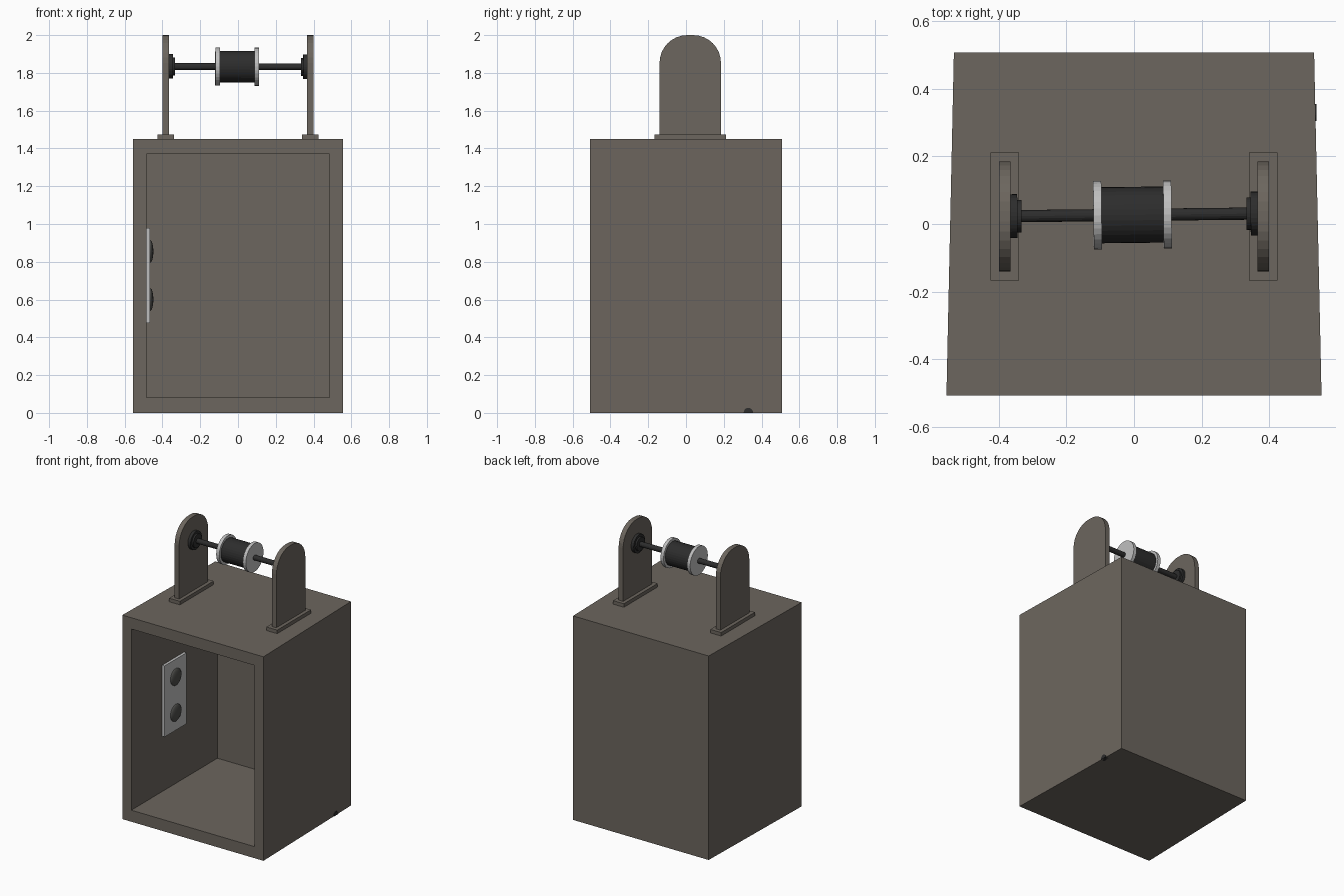
import bpy, bmesh, math
from mathutils import Vector

if "Cube" in bpy.data.objects:
    bpy.data.objects.remove(bpy.data.objects["Cube"])


def material(name, rgb):
    m = bpy.data.materials.new(name)
    m.diffuse_color = (*rgb, 1)
    m.use_nodes = True
    m.node_tree.nodes["Principled BSDF"].inputs["Base Color"].default_value = m.diffuse_color
    return m


BROWN = material("warm_grey_casing", (0.15, 0.132, 0.112))
BLACK = material("near_black", (0.026, 0.026, 0.026))
LIGHT = material("light_grey", (0.52, 0.52, 0.52))
KNOB = material("dark_grey_button", (0.075, 0.075, 0.07))


def finish(name, bm, mat, smooth=False):
    bmesh.ops.recalc_face_normals(bm, faces=bm.faces)
    me = bpy.data.meshes.new(name)
    bm.to_mesh(me)
    bm.free()
    ob = bpy.data.objects.new(name, me)
    bpy.context.collection.objects.link(ob)
    me.materials.append(mat)
    if smooth:
        bpy.ops.object.select_all(action='DESELECT')
        ob.select_set(True)
        bpy.context.view_layer.objects.active = ob
        bpy.ops.object.shade_smooth_by_angle(angle=math.radians(35))
    return ob


def prism(name, outline, x0, x1, mat):
    """Extrude a (y, z) outline along x."""
    bm = bmesh.new()
    f = bm.faces.new([bm.verts.new((x0, y, z)) for y, z in outline])
    r = bmesh.ops.extrude_face_region(bm, geom=[f])
    bmesh.ops.translate(bm, vec=(x1 - x0, 0, 0),
                        verts=[v for v in r["geom"] if isinstance(v, bmesh.types.BMVert)])
    return finish(name, bm, mat)


def block(name, x, y, z, mat):
    return prism(name, [(y[0], z[0]), (y[1], z[0]), (y[1], z[1]), (y[0], z[1])], x[0], x[1], mat)


# The axle leans very slightly towards the back on the right
def axle_point(x):
    return Vector((x, 0.027 + 0.011 * x, 1.833 - 0.003 * x))


def disc(name, x0, x1, r, mat, sides=32):
    a, b = axle_point(x0), axle_point(x1)
    d = b - a
    bm = bmesh.new()
    bmesh.ops.create_cone(bm, cap_ends=True, segments=sides, radius1=r, radius2=r, depth=d.length)
    bm.transform(d.to_track_quat('Z', 'Y').to_matrix().to_4x4())
    bmesh.ops.translate(bm, vec=(a + b) / 2, verts=bm.verts)
    return finish(name, bm, mat)


# Open-fronted cabinet, slightly narrower at the back
def box_corners(bm, wf, wb, y0, y1, z0, z1):
    front = [bm.verts.new((x, y0, z)) for x, z in ((-wf, z0), (wf, z0), (wf, z1), (-wf, z1))]
    back = [bm.verts.new((x, y1, z)) for x, z in ((-wb, z0), (wb, z0), (wb, z1), (-wb, z1))]
    return front, back


bm = bmesh.new()
of, ob_ = box_corners(bm, 0.555, 0.533, -0.507, 0.507, 0, 1.45)
nf, nb = box_corners(bm, 0.484, 0.484, -0.507, 0.46, 0.082, 1.37)
for i in range(4):
    j = (i + 1) % 4
    bm.faces.new((of[i], of[j], ob_[j], ob_[i]))
    bm.faces.new((of[i], of[j], nf[j], nf[i]))
    bm.faces.new((nf[i], nf[j], nb[j], nb[i]))
bm.faces.new(ob_)
bm.faces.new(nb)
finish("cabinet", bm, BROWN)

# Small half-round cable outlet low on the right wall
arc = [(0.33 + 0.025 * math.cos(math.pi * i / 10), 0.027 * math.sin(math.pi * i / 10)) for i in range(11)]
prism("cable_outlet", arc, 0.51, 0.5405, BLACK)

# Switch plate with two domed buttons on the inner left wall
block("switch_plate", (-0.486, -0.465), (-0.16, 0.085), (0.475, 0.98), LIGHT)
for n, z in (("lower", 0.6), ("upper", 0.855)):
    bm = bmesh.new()
    bmesh.ops.create_uvsphere(bm, u_segments=24, v_segments=12, radius=1)
    bmesh.ops.scale(bm, vec=(0.017, 0.06, 0.06), verts=bm.verts)
    bmesh.ops.translate(bm, vec=(-0.465, -0.035, z), verts=bm.verts)
    finish(n + "_button", bm, KNOB, True)

# Rounded upright outline
yc, half, r, top = 0.0225, 0.1625, 0.147, 2.0
upright = [(yc - half, 1.46), (yc + half, 1.46)]
for side, start in ((1, 0), (-1, 90)):
    for i in range(9):
        t = math.radians(start + 90 * i / 8)
        upright.append((yc + side * (half - r) + r * math.cos(t), top - r + r * math.sin(t)))

# Brackets with feet and stepped hubs, both sides
for s, n in ((-1, "left"), (1, "right")):
    block(n + "_bracket_foot", (s * 0.34, s * 0.425), (-0.167, 0.212), (1.45, 1.475), BROWN)
    prism(n + "_bracket", upright, s * 0.365, s * 0.4, BROWN)
    disc(n + "_hub", s * 0.37, s * 0.345, 0.065, BLACK)
    disc(n + "_hub_step", s * 0.35, s * 0.333, 0.048, BLACK)

# Axle and spool
disc("axle", -0.37, 0.37, 0.018, BLACK, 16)
disc("spool_core", -0.1, 0.09, 0.083, BLACK)
disc("left_spool_flange", -0.12, -0.096, 0.101, LIGHT)
disc("right_spool_flange", 0.087, 0.111, 0.101, LIGHT)
